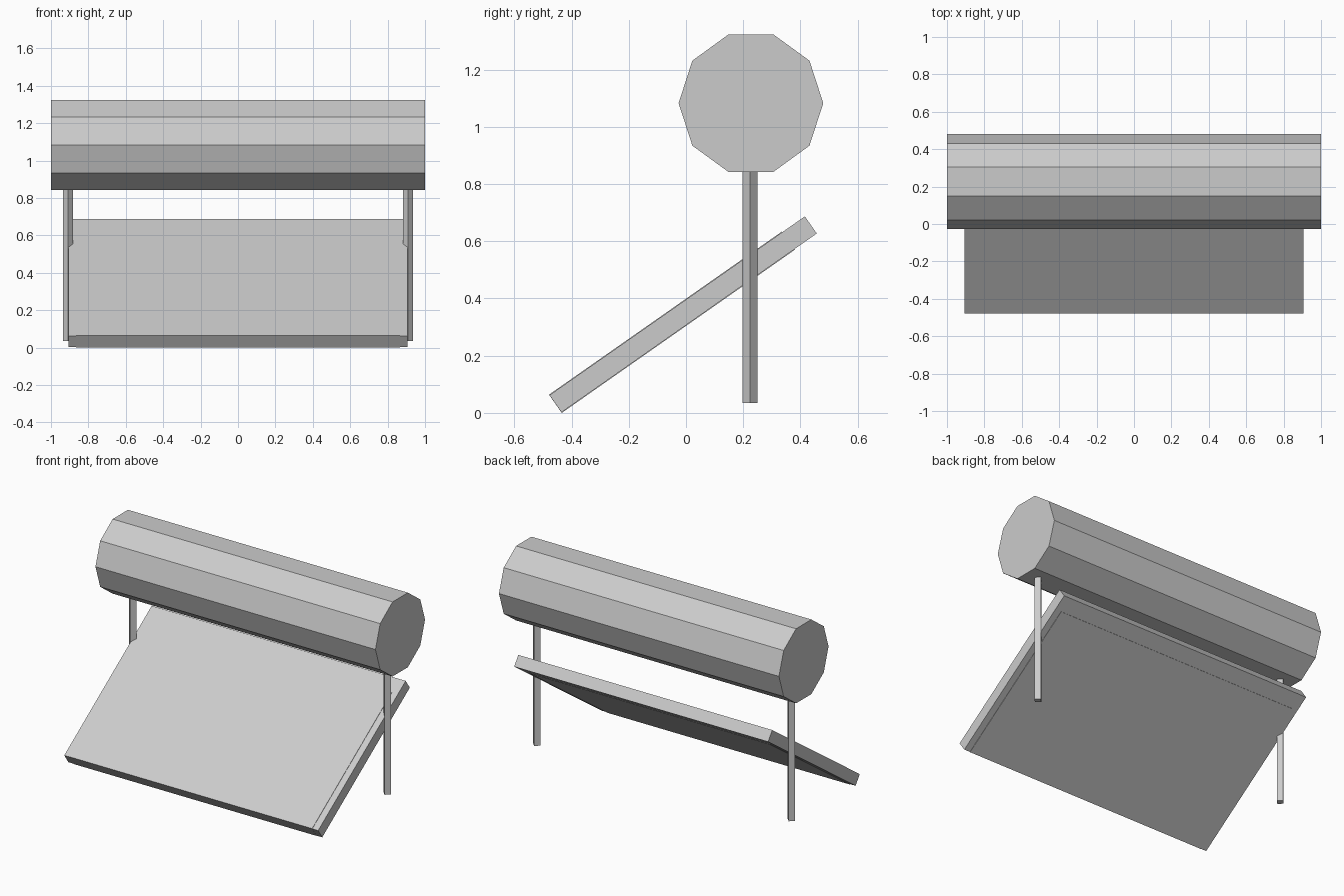
import bpy
from math import radians, cos, sin, pi
from mathutils import Matrix, Vector

cube = bpy.data.objects.get("Cube")
if cube:
    bpy.data.objects.remove(cube, do_unlink=True)

# Single plain grey finish
grey = bpy.data.materials.new("light_grey")
grey.use_nodes = True
colour = (0.6, 0.6, 0.6, 1)
grey.diffuse_color = colour
grey.node_tree.nodes["Principled BSDF"].inputs["Base Color"].default_value = colour


def prism(name, profile, axis_matrix, length):
    """Extrude a closed 2D profile symmetrically along its local z axis."""
    n = len(profile)
    verts = [(u, v, s * length / 2) for s in (-1, 1) for u, v in profile]
    sides = [(i, (i + 1) % n, n + (i + 1) % n, n + i) for i in range(n)]
    caps = [tuple(reversed(range(n))), tuple(range(n, 2 * n))]
    mesh = bpy.data.meshes.new(name)
    mesh.from_pydata(verts, [], sides + caps)
    mesh.transform(axis_matrix)
    mesh.materials.append(grey)
    obj = bpy.data.objects.new(name, mesh)
    bpy.context.collection.objects.link(obj)
    return obj


def polygon(sides, radius):
    return [(radius * cos(2 * pi * i / sides), radius * sin(2 * pi * i / sides))
            for i in range(sides)]


def rectangle(length, thickness, shift=0):
    a, b = length / 2, thickness / 2
    return [(shift - a, -b), (shift + a, -b), (shift + a, b), (shift - a, b)]


# Local profile (u, v) maps to world (y, z), extrusion to world x
ALONG_X = Matrix(((0, 0, 1, 0), (1, 0, 0, 0), (0, 1, 0, 0), (0, 0, 0, 1)))

# Ten-sided horizontal tank
prism("tank", polygon(10, 0.253),
      Matrix.Translation((0, 0.227, 1.083)) @ ALONG_X, 2.0)

# Diamond-section posts, running up into the tank
bottom, top = 0.035, 0.86
for side, x in (("left", 0.909), ("right", -0.909)):
    prism(side + "_post", polygon(4, 0.026),
          Matrix.Translation((x, 0.224, (bottom + top) / 2)), top - bottom)

# Sloping collector: outer frame and a slightly thicker core, flush at the low end
slope = (Matrix.Translation((0, -0.01, 0.3446))
         @ Matrix.Rotation(radians(35), 4, "X") @ ALONG_X)
frame_length, core_length = 1.09, 0.995
prism("collector_frame", rectangle(frame_length, 0.073), slope, 1.814)
prism("collector_core",
      rectangle(core_length, 0.078, (core_length - frame_length) / 2 - 0.0005),
      slope, 1.73)
